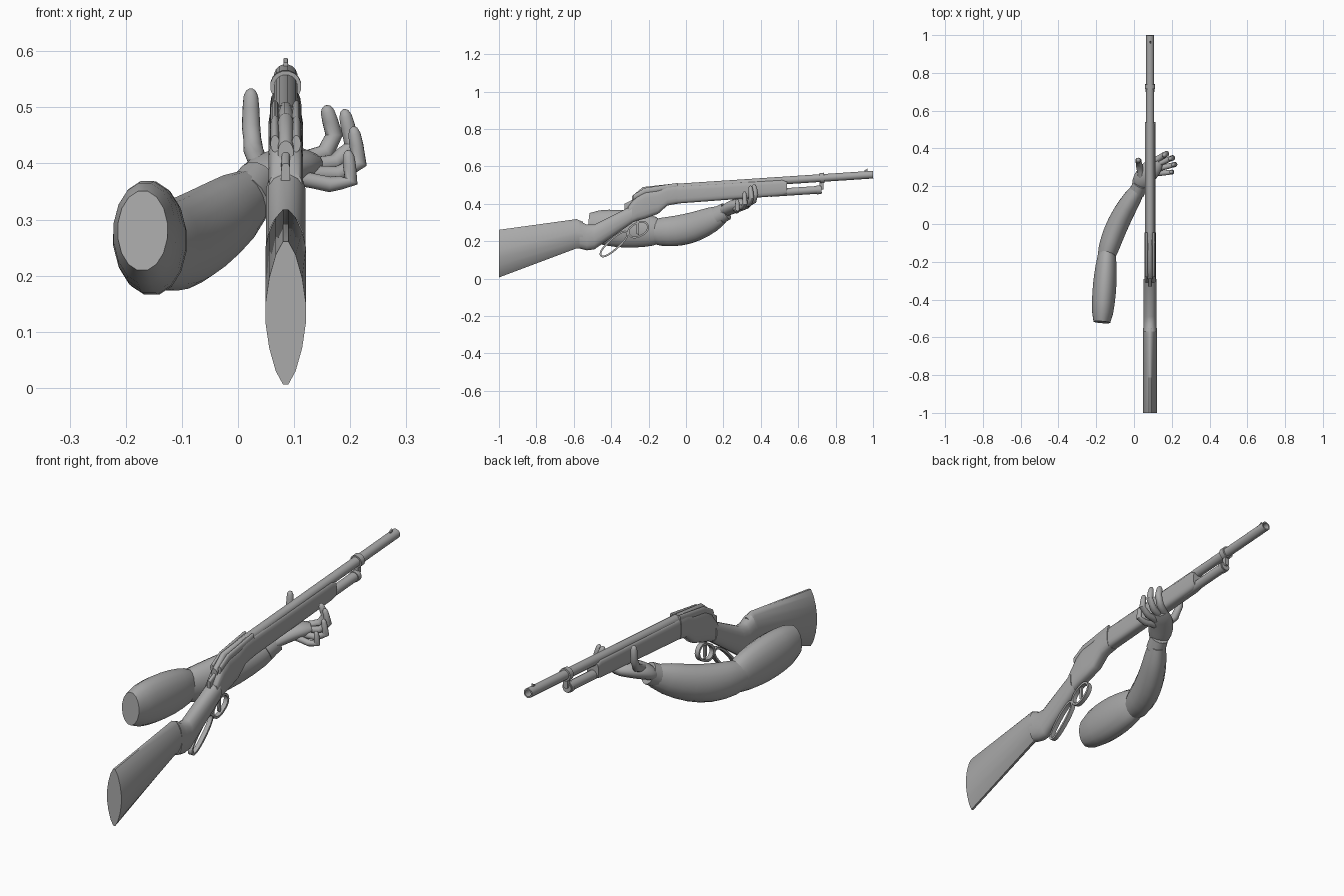
import bpy, bmesh, math
from mathutils import Vector

cube = bpy.data.objects.get("Cube")
if cube:
    bpy.data.objects.remove(cube)

UP = Vector((0, 0, 1))
CENTRE = 0.085   # side position of the rifle
BORE = 0.021     # barrel radius
HALF = 0.028     # half width of the fore-end
DROP = 0.062     # magazine tube below barrel

shade = (0.4, 0.4, 0.4, 1)
grey = bpy.data.materials.new("plain_grey")
grey.use_nodes = True
grey.diffuse_color = shade
grey.node_tree.nodes["Principled BSDF"].inputs["Base Color"].default_value = shade


def skin(name, rings, closed=False, angle=45):
    """Skin a list of point rings into one smooth object."""
    bm = bmesh.new()
    loops = [[bm.verts.new(point) for point in ring] for ring in rings]
    pairs = list(zip(loops, loops[1:]))
    if closed:
        pairs.append((loops[-1], loops[0]))
    else:
        bm.faces.new(loops[0])
        bm.faces.new(loops[-1])
    for first, second in pairs:
        for i in range(len(first)):
            bm.faces.new((first[i - 1], first[i], second[i], second[i - 1]))
    bmesh.ops.recalc_face_normals(bm, faces=bm.faces)
    mesh = bpy.data.meshes.new(name)
    bm.to_mesh(mesh)
    bm.free()
    mesh.materials.append(grey)
    part = bpy.data.objects.new(name, mesh)
    bpy.context.scene.collection.objects.link(part)
    bpy.ops.object.select_all(action='DESELECT')
    part.select_set(True)
    bpy.context.view_layer.objects.active = part
    bpy.ops.object.shade_smooth_by_angle(angle=math.radians(angle))


def oval(sides=16, power=2):
    """Unit outline, from lens-like to nearly square as power rises."""
    def bend(value):
        return math.copysign(abs(value) ** (2 / power), value)
    turns = [math.tau * (i + 0.5) / sides for i in range(sides)]
    return [(bend(math.cos(a)), bend(math.sin(a))) for a in turns]


def body(name, sections, half_width, power, centre=CENTRE):
    """Loft upright sections given as (y, bottom, top)."""
    rings = [[(centre + half_width * u, y, (low + high + (high - low) * v) / 2)
              for u, v in oval(power=power)] for y, low, high in sections]
    skin(name, rings)


def limb(name, path, ref=UP, tall=1.0):
    """Loft rings square to a path of (point, radius)."""
    rings, along = [], None
    for i, (point, radius) in enumerate(path):
        step = path[min(i + 1, len(path) - 1)][0] - path[max(i - 1, 0)][0]
        if along and step.dot(along) < 0:
            step = -step
        along = step.normalized()
        side = along.cross(ref).normalized()
        rise = side.cross(along) * tall
        rings.append([point + (side * u + rise * v) * radius for u, v in oval()])
    skin(name, rings)


def muscle(name, start, end, radii, swell, tall, sag=(0, 0, 0), steps=8):
    """Swollen limb between two points, sagging in the middle."""
    start, end, sag = Vector(start), Vector(end), Vector(sag)
    path = []
    for i in range(steps + 1):
        t = i / steps
        arch = math.sin(math.pi * t)
        radius = radii[0] + (radii[1] - radii[0]) * t + swell * max(arch, 0) ** 0.6
        path.append((start.lerp(end, t) + sag * arch, radius))
    limb(name, path, tall=tall)


def on_axis(y, drop=0.0):
    """Point on the sloping barrel line, or below it."""
    return Vector((CENTRE, y, 0.49 + 0.066 * y - drop))


def tube(name, stations, drop=0.0):
    """Round part along the barrel line, from (y, radius) stations."""
    limb(name, [(on_axis(y, drop), radius) for y, radius in stations])


def strap(name, y, z, length, height, tilt, thick=0.01):
    """Flat strap bent into a closed oval in the side plane."""
    cos, sin = math.cos(math.radians(tilt)), math.sin(math.radians(tilt))
    rings = []
    for u, v in oval(28, 2.3):
        ring = []
        for inset, side in ((0, -1), (0, 1), (thick, 1), (thick, -1)):
            a, b = u * (length - inset), v * (height - inset)
            ring.append((CENTRE + side * thick, y + a * cos - b * sin, z + a * sin + b * cos))
        rings.append(ring)
    skin(name, rings, closed=True)


def finger(name, base, yaw, pitches, length, radius):
    """Three tapering joints that curl upward, with a rounded tip."""
    yaw = math.radians(yaw)
    ref = Vector((math.sin(yaw), -math.cos(yaw), 0))
    point, path = Vector(base), []
    for pitch, share in zip(pitches, (1, 0.6, 0.85)):
        pitch = math.radians(pitch)
        flat = math.cos(pitch)
        move = Vector((flat * math.cos(yaw), flat * math.sin(yaw), math.sin(pitch)))
        move *= length * share
        path += [(point, radius), (point + move / 2, radius * 0.9)]
        point = point + move
        radius *= 0.93
    path += [(point - move * back, radius * size)
             for back, size in ((0.2, 0.85), (0.05, 0.55), (0, 0.2))]
    limb(name, path, ref)


# Barrel with an open bore, band and sight
tube("barrel", [(-0.08, BORE), (0.99, BORE), (1, BORE), (1, BORE * 0.7), (0.9, BORE * 0.7)])
tube("barrel_band", [(0.715, HALF), (0.74, HALF)])
body("front_sight", [(0.955, 0.56, 0.58), (0.97, 0.56, 0.588)], 0.004, 6)

# Magazine tube and its fittings
tube("magazine_tube", [(0.45, BORE), (0.725, BORE)], DROP)
tube("magazine_cap", [(0.7, BORE * 1.15), (0.72, BORE * 1.15)], DROP)
body("magazine_hanger", [(y, on_axis(y, DROP).z, on_axis(y).z) for y in (0.715, 0.735)],
     BORE / 2, 6)

# Fore-end, deepest at the receiver
body("fore_end", [(-0.06, 0.4, 0.495), (0.515, 0.443, 0.53), (0.54, 0.452, 0.52)], HALF, 4)

# Receiver, grip and butt stock
body("receiver", [(-0.045, 0.4, 0.505), (-0.1, 0.39, 0.5), (-0.15, 0.345, 0.48),
                  (-0.22, 0.32, 0.475), (-0.26, 0.31, 0.45), (-0.31, 0.29, 0.385)], 0.031, 3.5)
body("grip", [(-0.29, 0.295, 0.39), (-0.49, 0.155, 0.29), (-0.53, 0.15, 0.29),
              (-0.57, 0.16, 0.31)], 0.036, 2.3)
body("butt_stock", [(-0.55, 0.16, 0.305), (-0.585, 0.16, 0.32), (-1, 0.003, 0.264)], 0.037, 1.6)

# Bolt, rails and hammer along the top of the receiver
body("bolt", [(-0.05, 0.47, 0.51), (-0.23, 0.45, 0.49), (-0.29, 0.4, 0.44)], 0.014, 2)
for label, side in (("left", 1), ("right", -1)):
    body(label + "_rail", [(-0.045, 0.48, 0.512), (-0.22, 0.45, 0.485), (-0.28, 0.42, 0.45)],
         0.008, 2, CENTRE + side * 0.019)
body("hammer", [(-0.33, 0.35, 0.4), (-0.27, 0.37, 0.43)], 0.008, 4)

# Trigger guard, lever and trigger
strap("trigger_guard", -0.255, 0.262, 0.06, 0.04, 28)
strap("lever_loop", -0.385, 0.185, 0.098, 0.032, 42)
body("trigger", [(-0.265, 0.24, 0.31), (-0.25, 0.23, 0.32)], 0.005, 4)

# Sleeved arm
muscle("upper_arm", (-0.17, -0.52, 0.28), (-0.14, -0.12, 0.25), (0.045, 0.035), 0.023, 1.6)
muscle("forearm", (-0.15, -0.18, 0.25), (0.025, 0.19, 0.342), (0.045, 0.036), 0.018, 1.4,
       (-0.02, 0, -0.03))
muscle("cuff", (0.014, 0.165, 0.332), (0.035, 0.215, 0.36), (0.042, 0.04), 0, 1.2, steps=1)

# Hand under the fore-end
muscle("palm", (0.02, 0.19, 0.35), (0.13, 0.33, 0.4), (0.03, 0.03), 0.025, 0.65,
       (-0.01, 0, 0.012))
finger("thumb", (0.04, 0.24, 0.39), 100, (25, 60, 88), 0.08, 0.019)
for i, label in enumerate(("index", "middle", "ring", "little")):
    base = Vector((0.1, 0.33, 0.4)) - Vector((0, 0.022, 0.008)) * i
    reach = 0.078 if label in ("middle", "ring") else 0.065
    finger(label + "_finger", base, 30 - 8 * i,
           (15 - 9 * i, 60 - 17 * i, 108 - 4 * i), reach, 0.018 - 0.001 * i)
